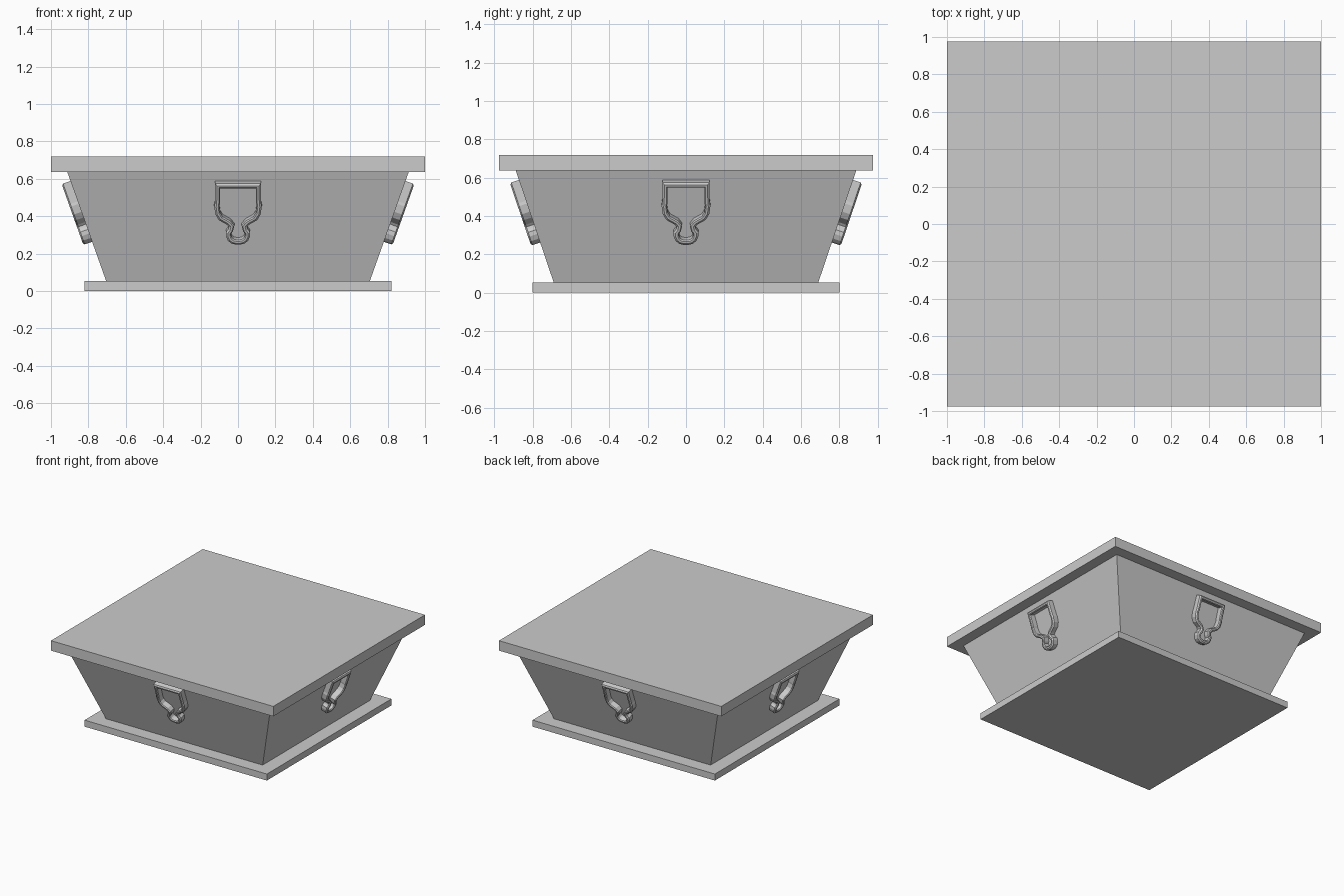
import bpy, bmesh, math
from mathutils import Vector

if "Cube" in bpy.data.objects:
    bpy.data.objects.remove(bpy.data.objects["Cube"])


def make_object(name, bm):
    bmesh.ops.recalc_face_normals(bm, faces=bm.faces[:])
    mesh = bpy.data.meshes.new(name)
    bm.to_mesh(mesh)
    bm.free()
    obj = bpy.data.objects.new(name, mesh)
    bpy.context.collection.objects.link(obj)
    return obj


def tapered_box(name, bottom, top, z0, z1):
    """Box with separate bottom and top half sizes (x, y)."""
    bm = bmesh.new()
    bmesh.ops.create_cube(bm, size=2)
    for v in bm.verts:
        half, z = (top, z1) if v.co.z > 0 else (bottom, z0)
        v.co = (v.co.x * half[0], v.co.y * half[1], z)
    return make_object(name, bm)


# Slabs and flared body
LOW, HIGH, Z0, Z1 = (0.705, 0.69), (0.913, 0.888), 0.053, 0.637
tapered_box("base_plate", (0.82, 0.80), (0.82, 0.80), 0, Z0)
tapered_box("flared_body", LOW, HIGH, Z0, Z1)
tapered_box("top_slab", (1.0, 0.975), (1.0, 0.975), Z1, 0.718)

# Half outline of the handle: across, distance down the slope
HALF = [(0.122, 0), (0.124, 0.115), (0.127, 0.13), (0.121, 0.175),
        (0.102, 0.207), (0.058, 0.233), (0.049, 0.245), (0.052, 0.258),
        (0.064, 0.275), (0.064, 0.298), (0.054, 0.323), (0.035, 0.339),
        (0.012, 0.345)]
OUTLINE = [Vector(p) for p in HALF] + [Vector((-u, v)) for u, v in reversed(HALF)]
# Frame cross-section: inset, height above the body
SECTION = [(0, -0.01), (0, 0.042), (0.010, 0.05), (0.021, 0.05),
           (0.027, 0.043), (0.027, -0.01)]


def inset_outline(d):
    pts = []
    for i, p in enumerate(OUTLINE):
        a = (p - OUTLINE[i - 1]).normalized()
        b = (OUTLINE[(i + 1) % len(OUTLINE)] - p).normalized()
        na, nb = Vector((-a.y, a.x)), Vector((-b.y, b.x))
        pts.append(p + (na + nb) * d / (1 + na.dot(nb)))
    return pts


def handle(name, angle, low, high):
    """Keyhole-shaped frame lying on one sloping side."""
    out = Vector((math.cos(angle), math.sin(angle), 0))
    side = Vector((-out.y, out.x, 0))
    up = (out * (high - low) + Vector((0, 0, Z1 - Z0))).normalized()
    normal = side.cross(up).normalized()
    top_z = 0.588
    origin = out * (low + (high - low) * (top_z - Z0) / (Z1 - Z0))
    origin.z = top_z
    bm = bmesh.new()
    rings = [[bm.verts.new(origin + side * p.x - up * p.y + normal * h)
              for p in inset_outline(d)] for d, h in SECTION]
    n = len(OUTLINE)
    for k, ring in enumerate(rings):
        nxt = rings[(k + 1) % len(rings)]
        for i in range(n):
            j = (i + 1) % n
            bm.faces.new((ring[i], ring[j], nxt[j], nxt[i]))
    make_object(name, bm)


# One handle on each side
for i, name in enumerate(("right", "back", "left", "front")):
    handle(name + "_handle", i * math.pi / 2, LOW[i % 2], HIGH[i % 2])
